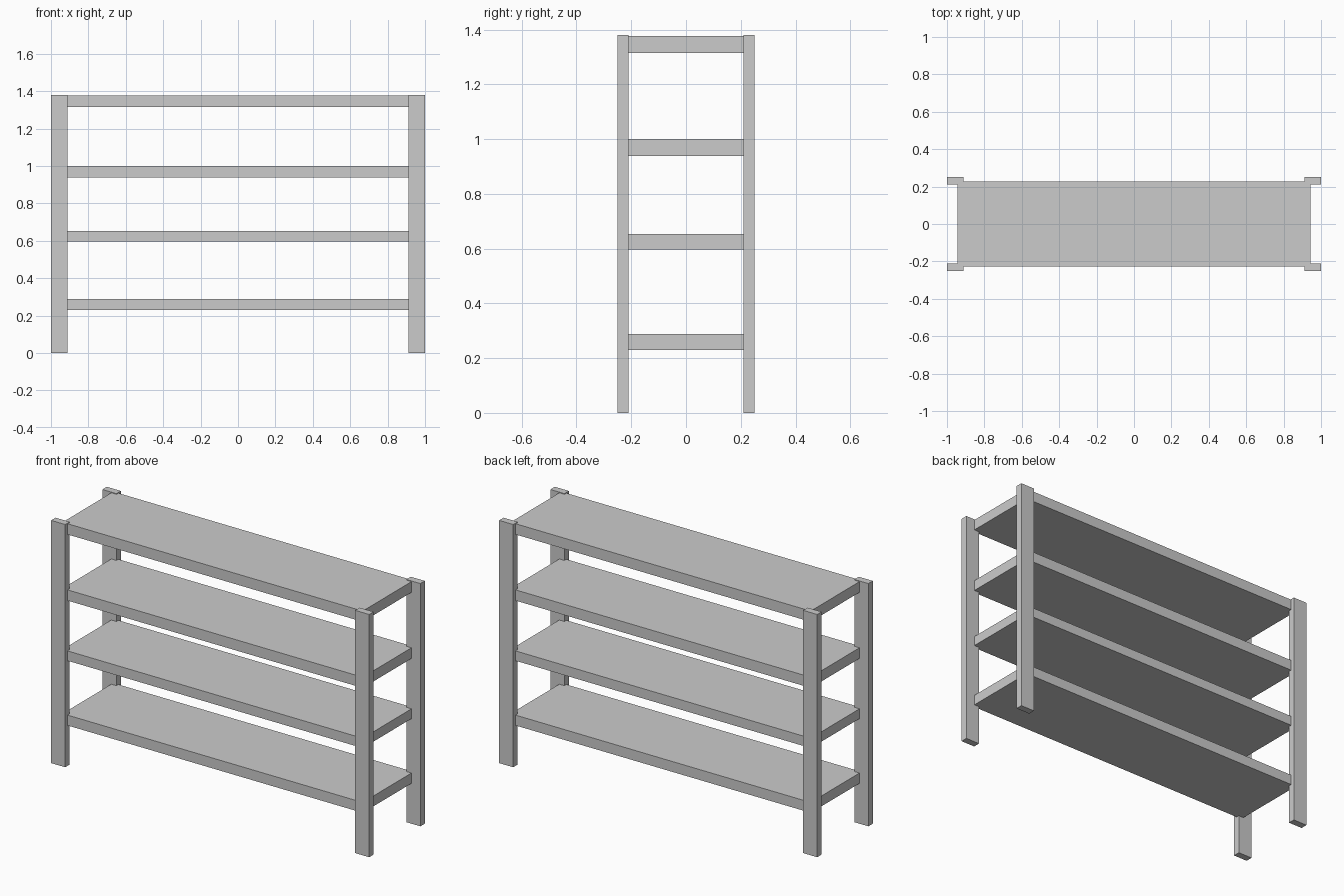
import bpy

if "Cube" in bpy.data.objects:
    bpy.data.objects.remove(bpy.data.objects["Cube"])


def box(name, x, y, z):
    """Axis-aligned box from (min, max) ranges."""
    bpy.ops.mesh.primitive_cube_add(
        size=1, location=[(a + b) / 2 for a, b in (x, y, z)])
    ob = bpy.context.object
    ob.name = name
    ob.scale = [b - a for a, b in (x, y, z)]
    bpy.ops.object.transform_apply(location=False, rotation=False, scale=True)
    return ob


# Four corner posts
for sx, side in ((-1, "left"), (1, "right")):
    for sy, end in ((-1, "front"), (1, "back")):
        box(f"{end}_{side}_post",
            sorted((sx * 0.912, sx * 1.0)),
            sorted((sy * 0.21, sy * 0.25)),
            (0, 1.38))

# Four shelf boards, let into the posts
shelf_heights = ((0.229, 0.288), (0.597, 0.653), (0.939, 1.0), (1.315, 1.376))
for i, z in enumerate(shelf_heights, 1):
    box(f"shelf_{i}", (-0.944, 0.944), (-0.228, 0.228), z)
